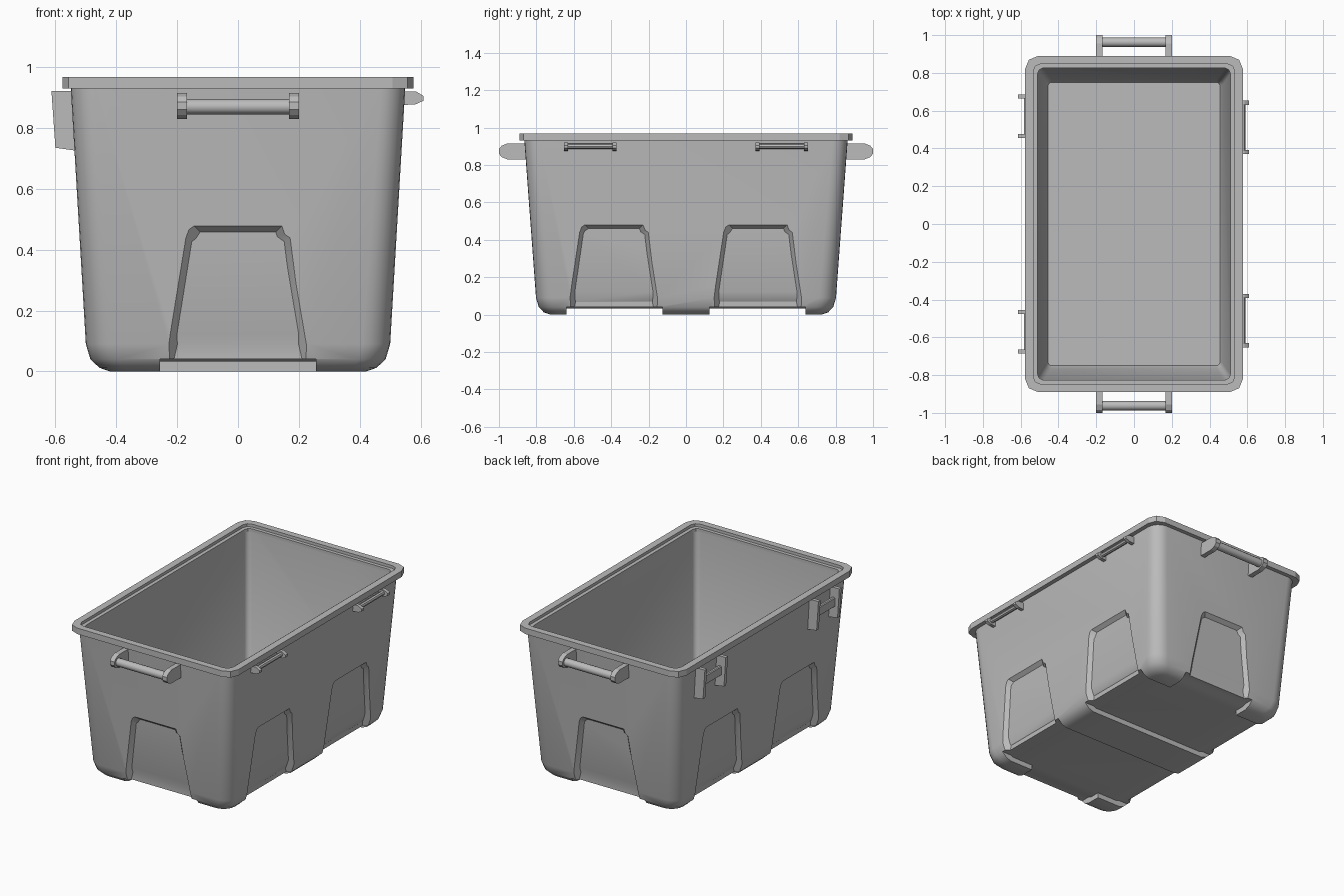
import bpy
import bmesh
import math
from mathutils import Matrix, Vector

if "Cube" in bpy.data.objects:
    bpy.data.objects.remove(bpy.data.objects["Cube"])

GREY = (0.5, 0.5, 0.5, 1)
plastic = bpy.data.materials.new("grey plastic")
plastic.use_nodes = True
plastic.diffuse_color = GREY
plastic.node_tree.nodes["Principled BSDF"].inputs["Base Color"].default_value = GREY


def finish(bm, name):
    """Turn a bmesh into an object with consistent normals."""
    bmesh.ops.recalc_face_normals(bm, faces=bm.faces)
    mesh = bpy.data.meshes.new(name)
    bm.to_mesh(mesh)
    bm.free()
    mesh.materials.append(plastic)
    obj = bpy.data.objects.new(name, mesh)
    bpy.context.collection.objects.link(obj)
    return obj


def smooth(obj, angle=32):
    bpy.ops.object.select_all(action="DESELECT")
    obj.select_set(True)
    bpy.context.view_layer.objects.active = obj
    bpy.ops.object.shade_smooth_by_angle(angle=math.radians(angle))


def rounded_rect(hx, hy, z, r, steps):
    """Points of a rounded rectangle, corner by corner."""
    pts = []
    for k, (sx, sy) in enumerate([(1, 1), (-1, 1), (-1, -1), (1, -1)]):
        for i in range(steps + 1):
            a = math.pi / 2 * (k + i / steps)
            pts.append(Vector((sx * (hx - r) + r * math.cos(a),
                               sy * (hy - r) + r * math.sin(a), z)))
    return pts


def loft(name, loops, closed=False):
    """Skin a stack of equal point loops; cap the ends or close the tube."""
    bm = bmesh.new()
    rings = [[bm.verts.new(p) for p in loop] for loop in loops]
    n = len(rings[0])
    pairs = list(zip(rings, rings[1:]))
    if closed:
        pairs.append((rings[-1], rings[0]))
    else:
        bm.faces.new(rings[0])
        bm.faces.new(rings[-1])
    for a, b in pairs:
        for i in range(n):
            j = (i + 1) % n
            bm.faces.new((a[i], a[j], b[j], b[i]))
    return finish(bm, name)


def boolean(target, tool, operation):
    mod = target.modifiers.new(operation.lower(), "BOOLEAN")
    mod.operation = operation
    mod.solver = "EXACT"
    mod.object = tool
    bpy.context.view_layer.objects.active = target
    bpy.ops.object.modifier_apply(modifier=mod.name)
    bpy.data.objects.remove(tool)


def shell_rings(inset, floor):
    """Tapered tub outline with a rounded underside."""
    profile = [(0.42, 0.725, 0, 0.06), (0.455, 0.76, 0.012, 0.08),
               (0.485, 0.787, 0.04, 0.09), (0.5, 0.802, 0.09, 0.09),
               (0.55, 0.865, 0.94, 0.08)]
    return [rounded_rect(x - inset, y - inset, z + floor * (z < 0.5), r, 6)
            for x, y, z, r in profile]


def arch(half_bottom, half_top, grow):
    """Trapezoid panel outline with clipped top corners, as (u, z) pairs."""
    b, t = half_bottom + grow, half_top + grow
    return [(-b, -0.1), (-b, 0.02), (-t, 0.435 + grow * 0.6),
            (-t + 0.03, 0.47 + grow), (t - 0.03, 0.47 + grow),
            (t, 0.435 + grow * 0.6), (b, 0.02), (b, -0.1)]


def panel_cutter(half_bottom, half_top, wall, turn, shift):
    """Flared cutter for a side panel, facing +x before being turned."""
    loops = [[(wall + d, u, z) for u, z in arch(half_bottom, half_top, d * 0.8)]
             for d in (-0.05, 0.1)]
    obj = loft("panel_cutter", loops)
    obj.data.transform(Matrix.Translation((0, shift, 0)))
    obj.data.transform(Matrix.Rotation(turn, 4, "Z"))
    return obj


def box(name, lo, hi, bevel=0):
    bm = bmesh.new()
    bmesh.ops.create_cube(bm, size=1)
    for v in bm.verts:
        v.co = [(a + b) / 2 + c * (b - a) for a, b, c in zip(lo, hi, v.co)]
    if bevel:
        bmesh.ops.bevel(bm, geom=bm.edges[:], offset=bevel, segments=1,
                        affect="EDGES")
    return finish(bm, name)


def rod(name, start, end, radius, sides=12):
    a, b = Vector(start), Vector(end)
    bm = bmesh.new()
    place = (Matrix.Translation((a + b) / 2)
             @ (b - a).to_track_quat("Z", "Y").to_matrix().to_4x4())
    bmesh.ops.create_cone(bm, cap_ends=True, segments=sides, radius1=radius,
                          radius2=radius, depth=(b - a).length, matrix=place)
    obj = finish(bm, name)
    smooth(obj, 40)
    return obj


# Tub: outer shell, with panels cut away down to an inset core
tub = loft("tub", shell_rings(0, 0))
for side in (0, math.pi):
    for s in (-0.385, 0.385):
        boolean(tub, panel_cutter(0.255, 0.175, 0.51, side, s), "DIFFERENCE")
    boolean(tub, panel_cutter(0.255, 0.165, 0.82, side + math.pi / 2, 0),
            "DIFFERENCE")

# Underside: leave four corner feet and a cross bar
for s in (-1, 1):
    ys = sorted((s * 0.125, s * 0.64))
    boolean(tub, box("side_slot", (-0.6, ys[0], -0.1), (0.6, ys[1], 0.04)),
            "DIFFERENCE")
    ys = sorted((s * 0.125, s * 0.95))
    boolean(tub, box("end_slot", (-0.257, ys[0], -0.1), (0.257, ys[1], 0.041)),
            "DIFFERENCE")
boolean(tub, loft("core", shell_rings(0.022, 0.032)), "UNION")

# Hollow interior
cavity = [(0.455, 0.75, 0.06, 0.02), (0.47, 0.768, 0.1, 0.03),
          (0.512, 0.828, 0.96, 0.03)]
boolean(tub, loft("cavity", [rounded_rect(*c, 4) for c in cavity]), "DIFFERENCE")
smooth(tub)

# Rim with an inner step
rim_profile = [(0.577, 0.89, 0.93, 0.07), (0.577, 0.89, 0.968, 0.07),
               (0.533, 0.848, 0.968, 0.04), (0.533, 0.848, 0.95, 0.04),
               (0.51, 0.826, 0.95, 0.03), (0.51, 0.826, 0.93, 0.03)]
rim = loft("rim", [rounded_rect(*p, 2) for p in rim_profile], closed=True)
smooth(rim, 20)

# End handles: two rounded brackets and a grip bar
bracket = [(0.845, 0.83), (0.955, 0.83), (0.985, 0.842), (1.0, 0.86),
           (1.0, 0.885), (0.985, 0.903), (0.955, 0.915), (0.845, 0.915)]
for s, end in ((-1, "front"), (1, "back")):
    for t, hand in ((-1, "right"), (1, "left")):
        loops = [[(t * x, s * y, z) for y, z in bracket] for x in (0.168, 0.2)]
        loft(f"{end}_handle_bracket_{hand}", loops)
    rod(f"{end}_handle_grip", (-0.18, s * 0.962, 0.87), (0.18, s * 0.962, 0.87),
        0.025)

# Hinge loops on the left side
lug = [(0.54, 0.875), (0.585, 0.878), (0.61, 0.89), (0.61, 0.905),
       (0.585, 0.92), (0.54, 0.92)]
for s, end in ((-1, "front"), (1, "back")):
    for y in (0.382, 0.642):
        loops = [[(x, s * (y + w), z) for x, z in lug] for w in (-0.011, 0.011)]
        loft(f"{end}_hinge_lug", loops)
    rod(f"{end}_hinge_pin", (0.575, s * 0.382, 0.9), (0.575, s * 0.642, 0.9),
        0.014, 8)

# Latch mounts on the right side: two fins and a cross plate
fin = [(-0.53, 0.725), (-0.6, 0.735), (-0.613, 0.922), (-0.54, 0.922)]
for s, end in ((-1, "front"), (1, "back")):
    for y in (0.465, 0.675):
        loops = [[(x, s * (y + w), z) for x, z in fin] for w in (-0.011, 0.011)]
        loft(f"{end}_latch_fin", loops)
    ys = sorted((s * 0.465, s * 0.675))
    box(f"{end}_latch_plate", (-0.582, ys[0], 0.8), (-0.56, ys[1], 0.86), 0.005)
